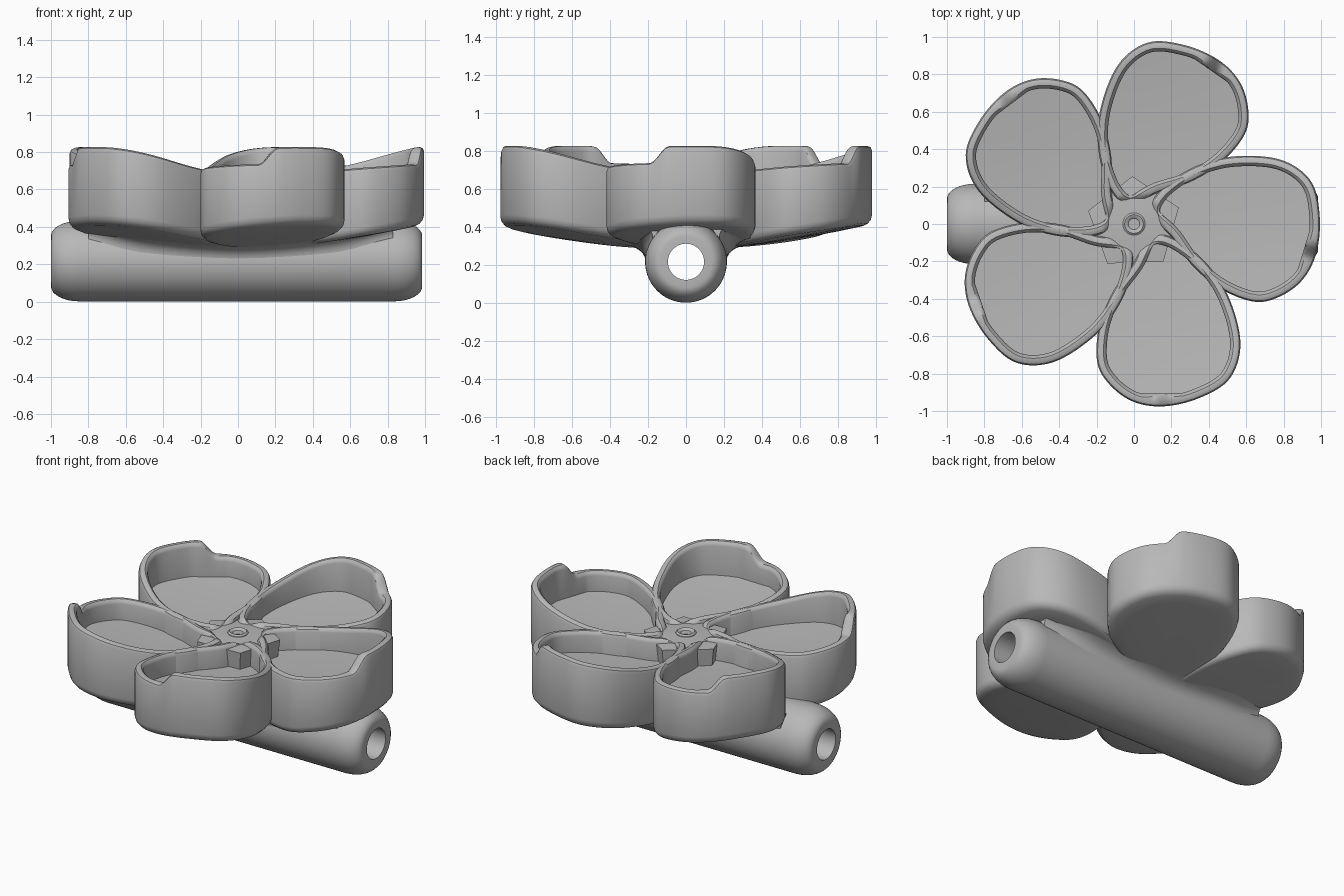
import bpy, bmesh, math
from mathutils import Vector, Matrix

cube = bpy.data.objects.get("Cube")
if cube:
    bpy.data.objects.remove(cube)

grey = bpy.data.materials.new("plain_grey")
grey.use_nodes = True
GREY = (0.48, 0.48, 0.48, 1)
grey.diffuse_color = GREY
grey.node_tree.nodes["Principled BSDF"].inputs["Base Color"].default_value = GREY


def finish(name, bm, angle=35):
    bmesh.ops.recalc_face_normals(bm, faces=bm.faces)
    mesh = bpy.data.meshes.new(name)
    bm.to_mesh(mesh)
    bm.free()
    mesh.materials.append(grey)
    obj = bpy.data.objects.new(name, mesh)
    bpy.context.collection.objects.link(obj)
    bpy.ops.object.select_all(action='DESELECT')
    obj.select_set(True)
    bpy.context.view_layer.objects.active = obj
    bpy.ops.object.shade_smooth_by_angle(angle=math.radians(angle))


def skin(bm, loops, closed=False):
    """Join a row of vertex loops into a solid."""
    n = len(loops[0])
    for a, b in zip(loops, loops[1:] + loops[:1] if closed else loops[1:]):
        for i in range(n):
            bm.faces.new((a[i], a[(i + 1) % n], b[(i + 1) % n], b[i]))
    if not closed:
        bm.faces.new(loops[0])
        bm.faces.new(loops[-1])


def smooth(lo, hi, v):
    t = min(1, max(0, (v - lo) / (hi - lo)))
    return t * t * (3 - 2 * t)


def closed_curve(points, steps):
    """Catmull-Rom loop through the control points."""
    pts = [Vector(p) for p in points]
    n, out = len(pts), []
    for i in range(n):
        a, b, c, d = (pts[(i + k) % n] for k in (-1, 0, 1, 2))
        for s in range(steps):
            t = s / steps
            out.append(0.5 * (2 * b + (c - a) * t + (2 * a - 5 * b + 4 * c - d) * t * t
                              + (3 * b - a - 3 * c + d) * t ** 3))
    return out


# Petal outline, pointing along +x, anticlockwise
OUTLINE = closed_curve([(0.09, 0.05), (0.2, -0.07), (0.31, -0.22), (0.46, -0.345), (0.64, -0.415),
                        (0.775, -0.39), (0.9, -0.3), (0.975, -0.155), (0.993, 0.04), (0.945, 0.23),
                        (0.78, 0.345), (0.52, 0.36), (0.3, 0.295), (0.13, 0.17)], 8)
CENTRE = Vector((0.58, -0.02))
CHORD = Vector((math.cos(math.radians(-17)), math.sin(math.radians(-17))))


def inset(dist, chord=None):
    """Offset the outline inwards, optionally cut straight across the tip."""
    n, out = len(OUTLINE), []
    for i, p in enumerate(OUTLINE):
        t = (OUTLINE[(i + 1) % n] - OUTLINE[i - 1]).normalized()
        q = p + Vector((-t.y, t.x)) * dist
        if chord and q.dot(CHORD) > chord:
            q = q - CHORD * (q.dot(CHORD) - chord)
        out.append(q)
    return out


def toward_centre(loop, f):
    return [CENTRE + (p - CENTRE) * f for p in loop]


def underside(p):
    return 0.27 + 0.07 * p.length + 0.08 * p.length_squared


def petal_base(p):
    """The underside hangs slightly lower on the clockwise half."""
    return underside(p) + 0.05 * min(0, p.y)


def rim(p):
    r, th = p.length, math.atan2(p.y, p.x)
    bump = smooth(-0.2, -0.09, th) * (1 - 0.8 * smooth(0.1, 0.8, th)) * smooth(0.4, 0.95, r)
    dip = 0.03 * (1 - smooth(0.11, 0.17, r))     # sinks into the hub
    return 0.68 + 0.06 * r * r + 0.09 * bump - dip


def floor(p):
    return 0.54 + 0.08 * p.length_squared


def petal(name, angle):
    bm = bmesh.new()
    rot = Matrix.Rotation(angle, 3, 'Z')

    def ring(loop, height, dz=0.0):
        verts = []
        for p in loop:
            v = rot @ Vector((p.x, p.y, height(p) + dz))
            if abs(v.y) < 0.17:      # keep the bore of the tube clear
                v.z = max(v.z, 0.34)
            verts.append(bm.verts.new(v))
        return verts

    inner = inset(0.055, 0.908)
    loops = [ring(toward_centre(inset(0.045), f), petal_base) for f in (0.02, 0.3, 0.55, 0.8, 1)]
    # rounded lower edge
    for a in (30, 60, 90):
        a = math.radians(a)
        loops.append(ring(inset(0.045 * (1 - math.sin(a))), petal_base, 0.045 * (1 - math.cos(a))))
    # outer wall and rounded rim
    loops.append(ring(OUTLINE, rim, -0.025))
    loops.append(ring(inset(0.007), rim, -0.008))
    loops.append(ring(inset(0.022), rim))
    loops.append(ring(inset(0.038, 0.925), rim))
    loops.append(ring(inset(0.05, 0.913), rim, -0.01))
    # inner wall and sunken floor
    loops.append(ring(inner, rim, -0.025))
    loops.append(ring(inner, floor))
    loops += [ring(toward_centre(inner, f), floor) for f in (0.65, 0.3, 0.02)]
    skin(bm, loops)
    finish(name, bm)


for k in range(5):
    petal(f"petal_{k + 1}", math.radians(72 * k))


def lathe(name, profile, sides, matrix=Matrix(), closed=False, phase=0.0, angle=35):
    """Spin (radius, height) points about z, then place the result."""
    bm = bmesh.new()
    skin(bm, [[bm.verts.new((r * math.cos(phase + math.tau * i / sides),
                             r * math.sin(phase + math.tau * i / sides), h))
               for i in range(sides)] for r, h in profile], closed)
    bm.transform(matrix)
    finish(name, bm, angle)


# Hollow tube with rounded ends, running along x
R, AXIS, LIP, BORE, LEFT, RIGHT, CURVE = 0.215, 0.217, 0.135, 0.095, -1.0, 0.985, 0.15
arc = [(LIP + (R - LIP) * math.sin(a), CURVE * (1 - math.cos(a)))
       for a in (math.pi / 2 * i / 8 for i in range(9))]
outer = [(r, LEFT + d) for r, d in arc] + [(r, RIGHT - d) for r, d in reversed(arc)]
lathe("tube", outer + [(BORE, RIGHT), (BORE, LEFT)], 64,
      Matrix.Translation((0, 0, AXIS)) @ Matrix.Rotation(math.pi / 2, 4, 'Y'), closed=True)


def fillet(name, side):
    """Hollow-curved web between the tube and the petals' undersides."""
    bm, loops = bmesh.new(), []
    for i in range(25):
        x = -0.8 + 1.63 * i / 24
        fade = 1 - 0.85 * smooth(0.5, 0.83, abs(x))
        top = underside(Vector((x, 0.28)))
        low = top - 0.05 - 0.04 * fade
        y = math.sqrt(R * R - (low - AXIS) ** 2) - 0.004
        start, bend = Vector((y, low)), Vector((y, top))
        end = Vector((y + 0.03 + 0.1 * fade, top + 0.01))
        section = [start.lerp(bend, t).lerp(bend.lerp(end, t), t)
                   for t in (j / 8 for j in range(9))]
        section += [Vector((y + 0.02, top + 0.03)), Vector((0.12, top + 0.02))]
        loops.append([bm.verts.new((x, side * p.x, p.y)) for p in section])
    skin(bm, loops)
    finish(name, bm)


fillet("left_fillet", 1)
fillet("right_fillet", -1)

# Five-sided hub between the petals
lathe("hub", [(0.22, 0.36), (0.255, 0.655), (0.1, 0.668)], 5, phase=math.radians(-52), angle=10)

# Small dimpled button at the middle of the hub
lathe("hub_button", [(0.065, 0.6), (0.06, 0.672), (0.05, 0.68), (0.035, 0.675), (0.03, 0.67)], 32)
